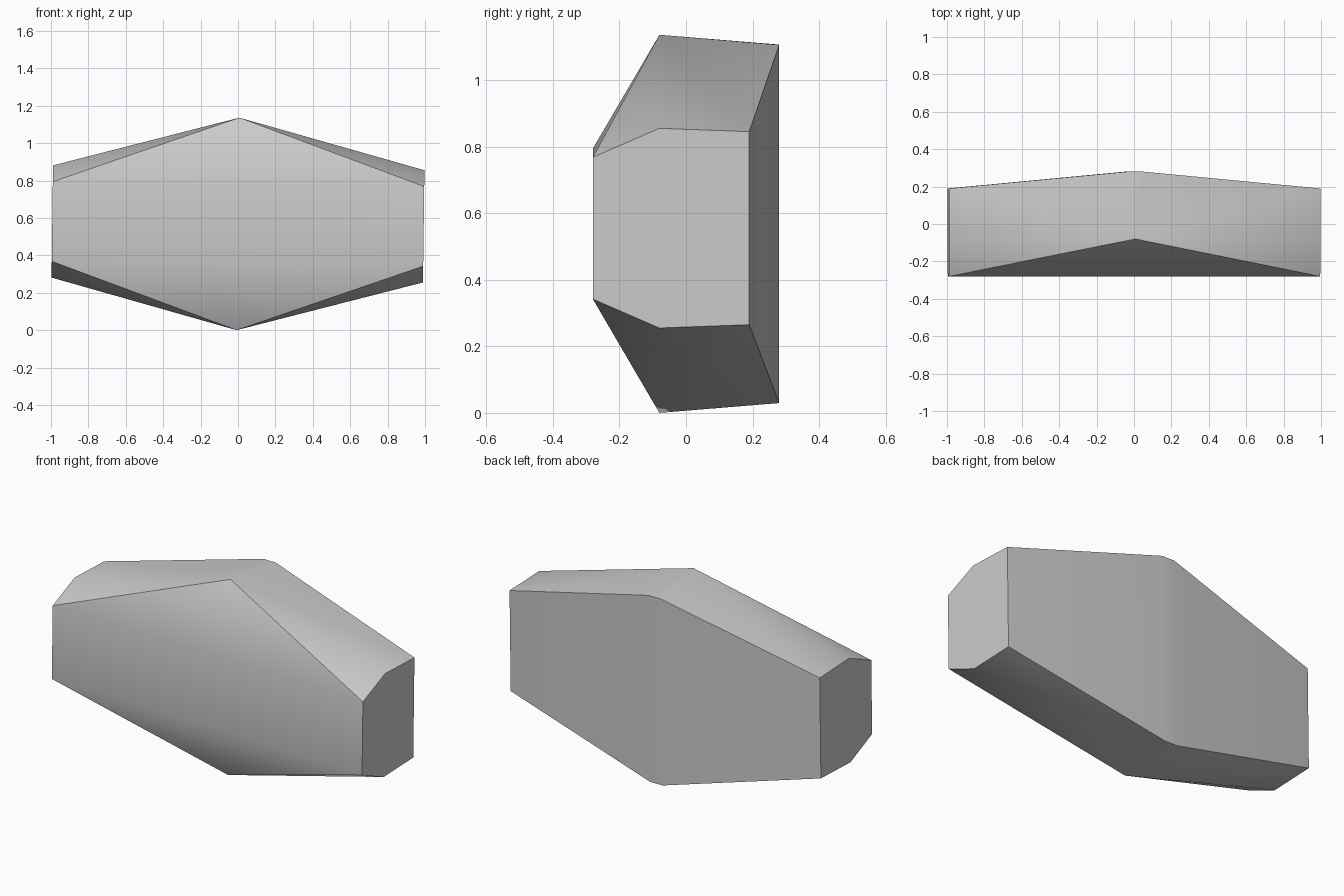
import bpy
import bmesh
import math
from mathutils import Matrix, Vector

cube = bpy.data.objects.get("Cube")
if cube:
    bpy.data.objects.remove(cube, do_unlink=True)

# Plain grey finish
grey = bpy.data.materials.new("plain_grey")
grey.use_nodes = True
colour = (0.6, 0.6, 0.6, 1.0)
grey.diffuse_color = colour
grey.node_tree.nodes["Principled BSDF"].inputs["Base Color"].default_value = colour

# Corner stations: distance along x, depth y, half height
corners = [
    (0.993, -0.28, 0.213),   # front edge of each end cap
    (0.993, -0.08, 0.30),    # shoulder of each end cap
    (0.993, 0.19, 0.29),     # back edge of each end cap
    (0.0, -0.08, 0.568),     # peak of the middle
    (0.04, 0.28, 0.538),     # narrow flat at the back of the middle
]
tilt = Matrix.Rotation(math.radians(0.75), 4, 'Y')
points = {(sx * x, y, sz * h) for x, y, h in corners for sx in (-1, 1) for sz in (-1, 1)}

# Faceted block, wrapped as a convex shell round the mirrored corners
bm = bmesh.new()
for p in sorted(points):
    bm.verts.new(tilt @ Vector(p) + Vector((0, 0, 0.568)))
bmesh.ops.convex_hull(bm, input=bm.verts)
bmesh.ops.dissolve_limit(bm, angle_limit=math.radians(0.5), verts=bm.verts, edges=bm.edges)
bmesh.ops.recalc_face_normals(bm, faces=bm.faces)
mesh = bpy.data.meshes.new("faceted_block")
bm.to_mesh(mesh)
bm.free()
mesh.materials.append(grey)
block = bpy.data.objects.new("faceted_block", mesh)
bpy.context.collection.objects.link(block)

# Smooth the shallow creases, keep the outline edges sharp
bpy.ops.object.select_all(action='DESELECT')
block.select_set(True)
bpy.context.view_layer.objects.active = block
bpy.ops.object.shade_smooth_by_angle(angle=math.radians(34))
